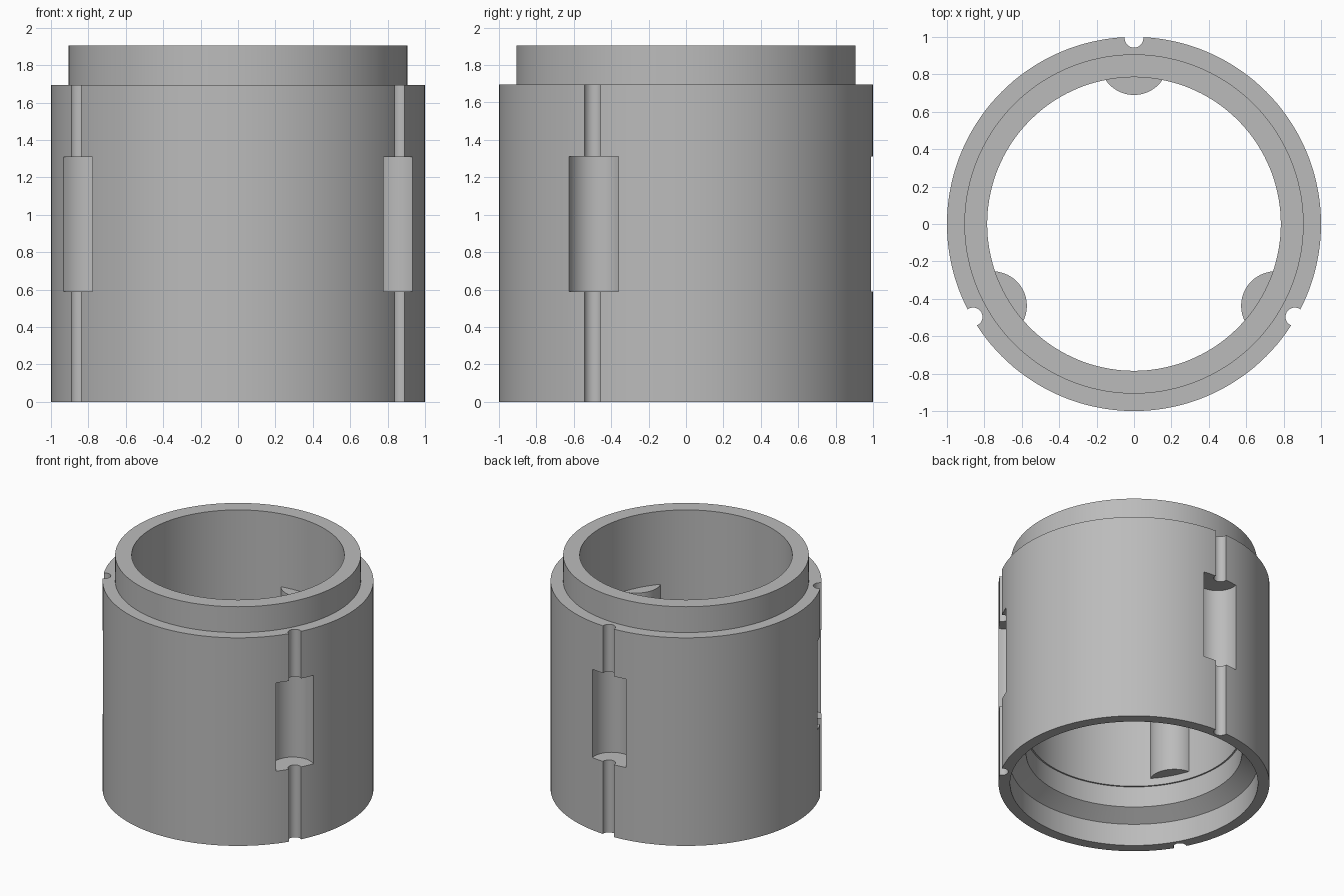
import bpy, bmesh, math
from mathutils import Matrix

if "Cube" in bpy.data.objects:
    bpy.data.objects.remove(bpy.data.objects["Cube"], do_unlink=True)

grey = bpy.data.materials.new("plain_grey")
grey.use_nodes = True
colour = (0.5, 0.5, 0.5, 1)
grey.diffuse_color = colour
grey.node_tree.nodes["Principled BSDF"].inputs["Base Color"].default_value = colour


def make_object(name, bm):
    bmesh.ops.recalc_face_normals(bm, faces=bm.faces)
    mesh = bpy.data.meshes.new(name)
    bm.to_mesh(mesh)
    bm.free()
    mesh.materials.append(grey)
    obj = bpy.data.objects.new(name, mesh)
    bpy.context.collection.objects.link(obj)
    return obj


def lathe(name, profile, steps):
    """Revolve a closed (radius, height) outline about z."""
    bm = bmesh.new()
    rings = []
    for i in range(steps):
        a = 2 * math.pi * i / steps
        rings.append([bm.verts.new((r * math.cos(a), r * math.sin(a), z)) for r, z in profile])
    n = len(profile)
    for i in range(steps):
        a, b = rings[i], rings[(i + 1) % steps]
        for j in range(n):
            k = (j + 1) % n
            bm.faces.new((a[j], b[j], b[k], a[k]))
    return make_object(name, bm)


def prism(name, centre, radius, arc, low, high, turn):
    """Upright prism with an arc outline, placed at a distance along +y, then turned about z."""
    bm = bmesh.new()
    count = 32
    span = arc / count
    # a full circle must not repeat its first point
    last = count if arc > 6 else count + 1
    points = [(radius * math.cos(math.pi + i * span), centre + radius * math.sin(math.pi + i * span))
              for i in range(last)]
    base = bm.faces.new([bm.verts.new((x, y, low)) for x, y in points])
    top = bmesh.ops.extrude_face_region(bm, geom=[base])["geom"]
    verts = [v for v in top if isinstance(v, bmesh.types.BMVert)]
    bmesh.ops.translate(bm, verts=verts, vec=(0, 0, high - low))
    bm.transform(Matrix.Rotation(turn, 4, "Z"))
    return make_object(name, bm)


def combine(target, helper, operation):
    helper.hide_render = True
    mod = target.modifiers.new(helper.name, "BOOLEAN")
    mod.operation = operation
    mod.solver = "EXACT"
    mod.object = helper
    bpy.context.view_layer.objects.active = target
    bpy.ops.object.modifier_apply(modifier=mod.name)
    bpy.data.objects.remove(helper, do_unlink=True)


# Main sleeve: stepped top, flared bore mouth at the bottom
sleeve = lathe("sleeve", [
    (1, 0), (1, 1.695), (0.907, 1.695), (0.907, 1.905),
    (0.785, 1.905), (0.785, 0.43), (0.797, 0.43), (0.797, 0.26),
    (0.915, 0.18), (0.915, 0),
], 144)

# Three stations: inner boss, outer pocket and full-height groove
for i in range(3):
    turn = i * 2 * math.pi / 3
    combine(sleeve, prism("inner_boss", 0.874, 0.184, math.pi, 0.49, 1.31, turn), "UNION")
    combine(sleeve, prism("pocket_cutter", 0.958, 0.156, 2 * math.pi, 0.59, 1.31, turn), "DIFFERENCE")
    combine(sleeve, prism("groove_cutter", 0.993, 0.05, 2 * math.pi, -0.1, 1.8, turn), "DIFFERENCE")

# Smooth curved walls, keep machined edges sharp
bpy.ops.object.select_all(action="DESELECT")
sleeve.select_set(True)
bpy.context.view_layer.objects.active = sleeve
bpy.ops.object.shade_smooth_by_angle(angle=math.radians(30))
